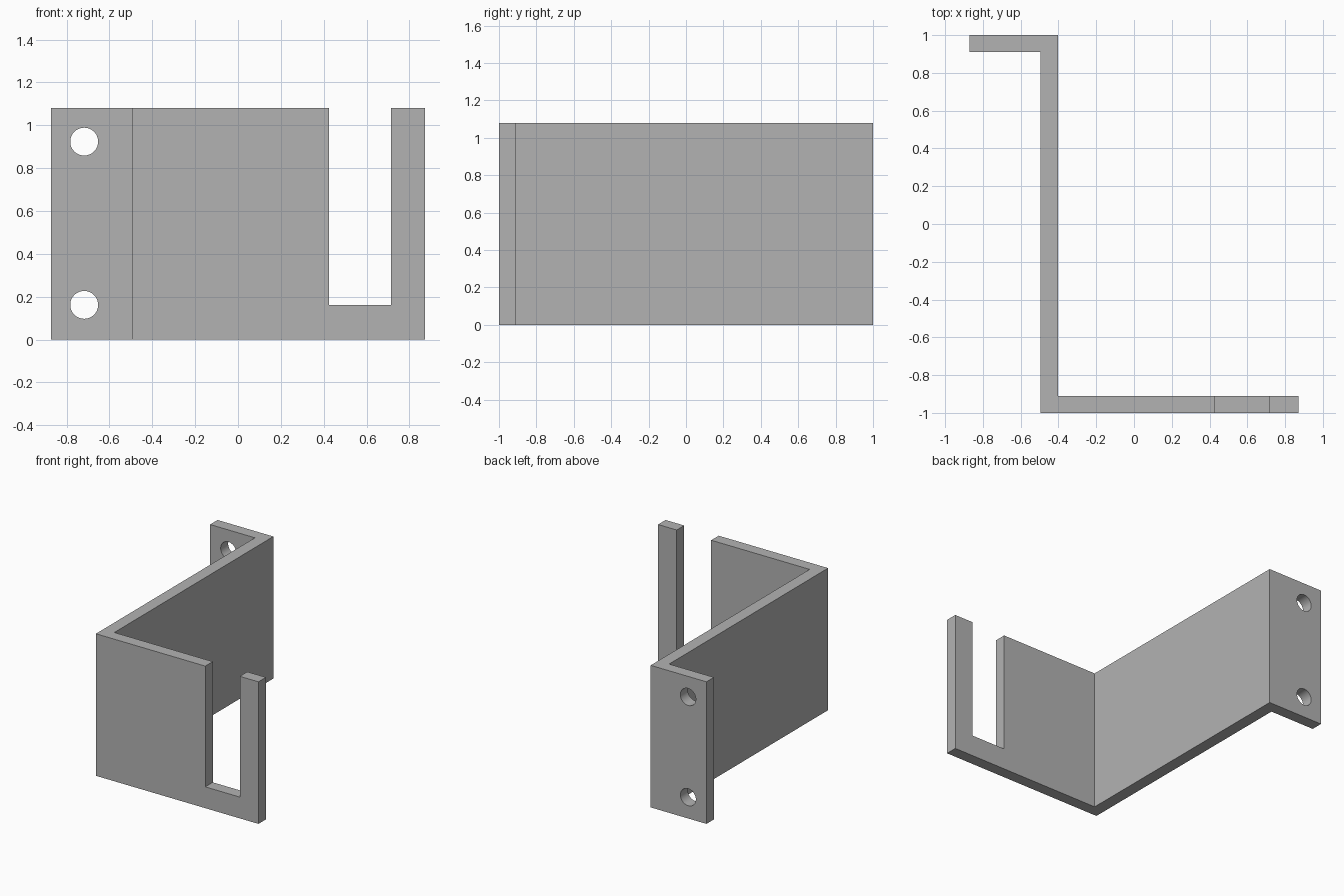
import bpy, bmesh, math

cube = bpy.data.objects.get("Cube")
if cube:
    bpy.data.objects.remove(cube, do_unlink=True)

HALF, T, H = 0.872, 0.09, 1.08     # half width, plate thickness, height
WEB_L, WEB_R = -0.495, -0.403      # side plate

grey = bpy.data.materials.new("plain grey")
grey.use_nodes = True
grey.diffuse_color = (0.45, 0.45, 0.45, 1)
grey.node_tree.nodes["Principled BSDF"].inputs["Base Color"].default_value = grey.diffuse_color

# Z-shaped plan, extruded upward
plan = [(-HALF, 1), (-HALF, 1 - T), (WEB_L, 1 - T), (WEB_L, -1), (HALF, -1),
        (HALF, T - 1), (WEB_R, T - 1), (WEB_R, 1)]
bm = bmesh.new()
base = bm.faces.new([bm.verts.new((x, y, 0)) for x, y in plan])
top = bmesh.ops.extrude_face_region(bm, geom=[base])["geom"]
bmesh.ops.translate(bm, vec=(0, 0, H), verts=[v for v in top if isinstance(v, bmesh.types.BMVert)])
bmesh.ops.recalc_face_normals(bm, faces=bm.faces)
mesh = bpy.data.meshes.new("bracket")
bm.to_mesh(mesh)
bm.free()
mesh.materials.append(grey)
bracket = bpy.data.objects.new("bracket", mesh)
bpy.context.collection.objects.link(bracket)


def cut(name):
    """Subtract the active object from the bracket and hide it."""
    cutter = bpy.context.object
    cutter.name = name
    cutter.data.materials.append(grey)
    cutter.hide_render = True
    cutter.display_type = 'WIRE'
    mod = bracket.modifiers.new(name, 'BOOLEAN')
    mod.operation = 'DIFFERENCE'
    mod.solver = 'EXACT'
    mod.object = cutter
    bpy.context.view_layer.objects.active = bracket
    bpy.ops.object.modifier_apply(modifier=name)
    bpy.data.objects.remove(cutter, do_unlink=True)


# Open slot in the front plate
bpy.ops.mesh.primitive_cube_add(size=1, location=(0.57, -0.95, 0.162 + 0.75))
bpy.context.object.scale = (0.29, 0.4, 1.5)
bpy.context.view_layer.update()
cut("slot_cutter")

# Screw holes in the rear flange
for z in (0.162, 0.924):
    bpy.ops.mesh.primitive_cylinder_add(vertices=48, radius=0.065, depth=0.4,
                                        location=(-0.718, 1, z), rotation=(math.pi / 2, 0, 0))
    cut("hole_cutter")

# Smooth hole walls, crisp plate edges
bpy.ops.object.select_all(action='DESELECT')
bracket.select_set(True)
bpy.context.view_layer.objects.active = bracket
bpy.ops.object.shade_smooth_by_angle(angle=math.radians(30))
